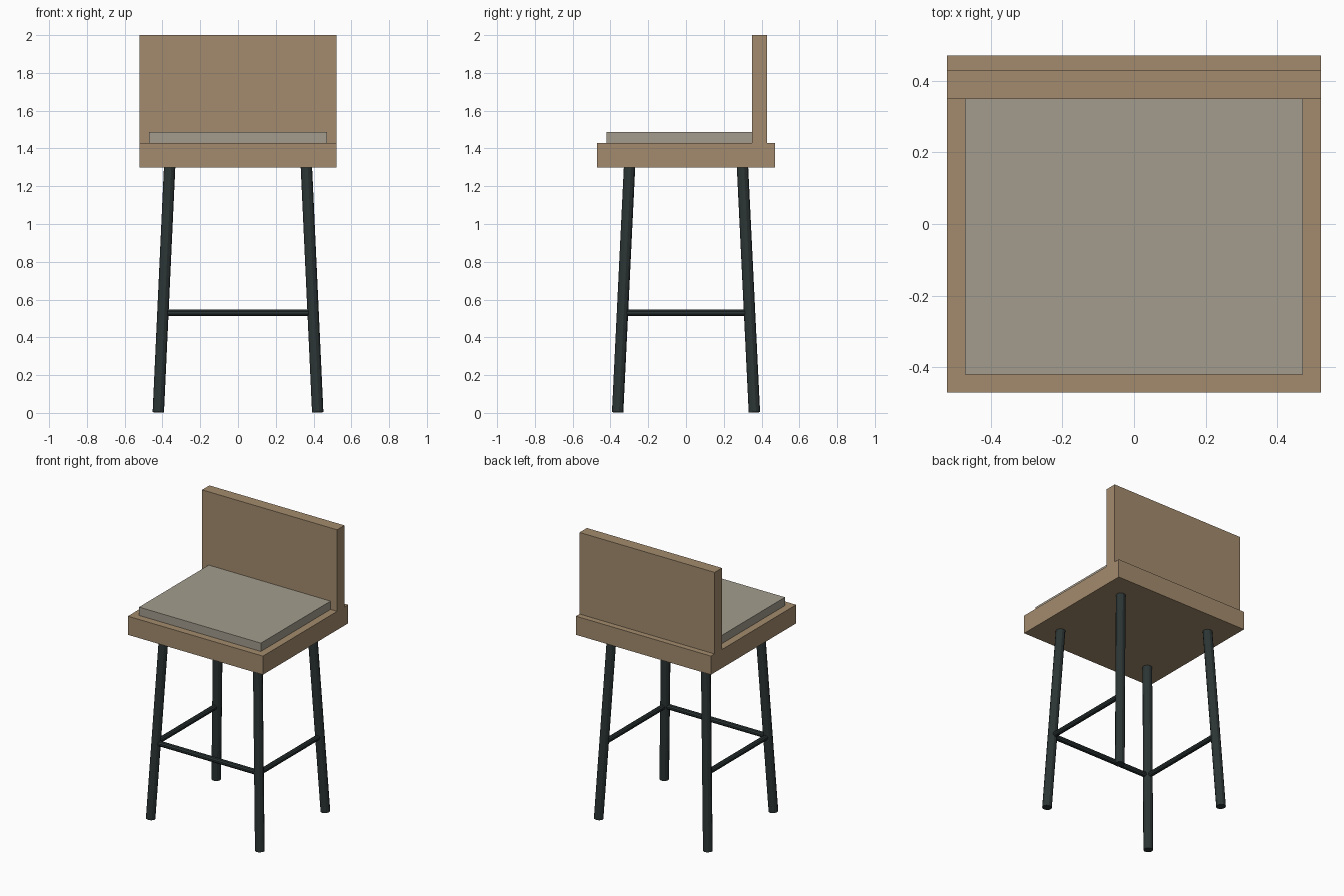
import bpy
from mathutils import Vector

if "Cube" in bpy.data.objects:
    bpy.data.objects.remove(bpy.data.objects["Cube"])


def material(name, color):
    m = bpy.data.materials.new(name)
    m.diffuse_color = (*color, 1)
    m.use_nodes = True
    m.node_tree.nodes["Principled BSDF"].inputs["Base Color"].default_value = m.diffuse_color
    return m


wood = material("wood", (0.37, 0.26, 0.155))
fabric = material("fabric", (0.37, 0.335, 0.27))
metal = material("dark_metal", (0.025, 0.035, 0.035))


def box(name, lo, hi, mat):
    lo, hi = Vector(lo), Vector(hi)
    bpy.ops.mesh.primitive_cube_add(size=1, location=(lo + hi) / 2)
    ob = bpy.context.object
    ob.name = name
    ob.scale = hi - lo
    bpy.ops.object.transform_apply(location=False, rotation=False, scale=True)
    ob.data.materials.append(mat)


def rod(name, a, b, radius, sides):
    a, b = Vector(a), Vector(b)
    bpy.ops.mesh.primitive_cylinder_add(vertices=sides, radius=radius,
                                        depth=(b - a).length, location=(a + b) / 2)
    ob = bpy.context.object
    ob.name = name
    ob.rotation_euler = (b - a).to_track_quat('Z', 'Y').to_euler()
    ob.data.materials.append(metal)


# Seat slab, cushion and backrest
box("seat", (-0.522, -0.47, 1.30), (0.522, 0.47, 1.43), wood)
box("cushion", (-0.471, -0.42, 1.43), (0.471, 0.349, 1.488), fabric)
box("backrest", (-0.522, 0.349, 1.43), (0.522, 0.43, 2.0), wood)

# Splayed legs
foot = Vector((0.422, 0.362, 0.003))
top = Vector((0.362, 0.299, 1.302))
for sx, side in ((-1, "left"), (1, "right")):
    for sy, end in ((-1, "front"), (1, "back")):
        flip = Vector((sx, sy, 1))
        rod(f"{end}_{side}_leg", foot * flip, top * flip, 0.031, 12)

# Footrest rails on the front and both sides, open at the back
rail_z = 0.53
p = foot.lerp(top, (rail_z - foot.z) / (top.z - foot.z))
rod("front_footrest", (-p.x, -p.y, rail_z), (p.x, -p.y, rail_z), 0.018, 10)
for sx, side in ((-1, "left"), (1, "right")):
    rod(f"{side}_footrest", (sx * p.x, -p.y, rail_z), (sx * p.x, p.y, rail_z), 0.018, 10)
